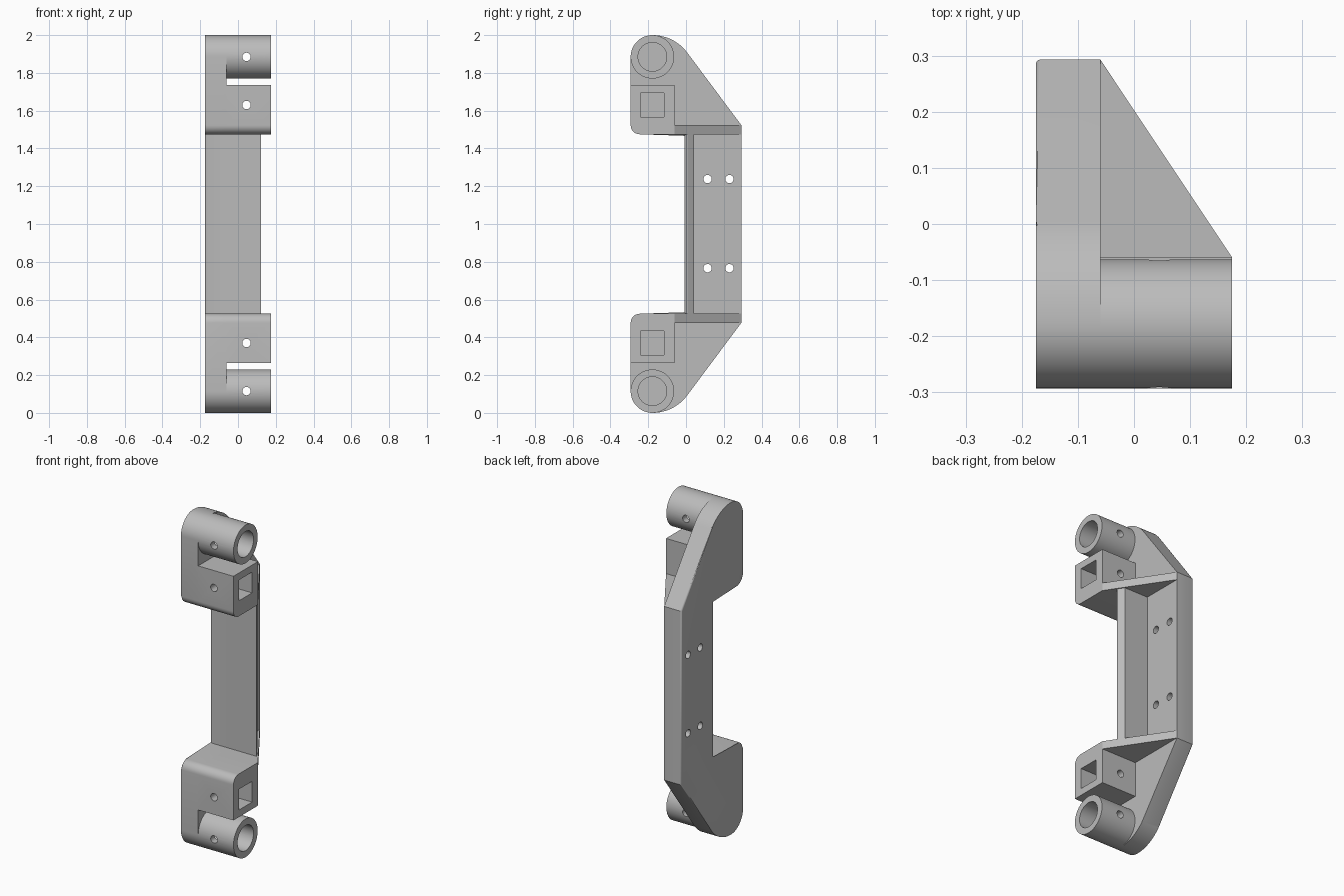
import bpy, bmesh
from math import sin, cos, radians
from mathutils import Vector

if "Cube" in bpy.data.objects:
    bpy.data.objects.remove(bpy.data.objects["Cube"])

grey = bpy.data.materials.new("light_grey")
grey.use_nodes = True
grey.diffuse_color = (0.5, 0.5, 0.5, 1)
grey.node_tree.nodes["Principled BSDF"].inputs["Base Color"].default_value = (0.5, 0.5, 0.5, 1)

LEFT, FACE, RIGHT = -0.175, -0.06, 0.175   # plate outside, plate inside, arm ends
FRONT, BACK = -0.293, 0.293
ARM_Y, TUBE_Z, TUBE_R = -0.178, 1.885, 0.115
SHELF_LOW, SHELF_TOP = 1.475, 1.523


def arc(cy, cz, r, start, end, steps=16):
    angles = [radians(start + (end - start) * i / steps) for i in range(steps + 1)]
    return [(cy + r * cos(a), cz + r * sin(a)) for a in angles]


def flip(points):
    return [(y, 2 - z) for y, z in reversed(points)]


def prism(name, points, low, high, axis="X", round_end=None):
    """Extrude an outline along one axis; optionally round the rim at one end."""
    place = {"X": lambda a, b, h: (h, a, b),
             "Y": lambda a, b, h: (a, h, b),
             "Z": lambda a, b, h: (a, b, h)}[axis]
    bm = bmesh.new()
    rings = [[bm.verts.new(place(a, b, h)) for a, b in points] for h in (low, high)]
    bm.faces.new(rings[0])
    bm.faces.new(rings[1])
    n = len(points)
    for i in range(n):
        j = (i + 1) % n
        bm.faces.new((rings[0][i], rings[0][j], rings[1][j], rings[1][i]))
    if round_end is not None:
        rim = [e for e in bm.edges if all(abs(v.co.x - round_end) < 1e-5 for v in e.verts)]
        bmesh.ops.bevel(bm, geom=rim, offset=0.008, segments=3, profile=0.5, affect="EDGES")
    bmesh.ops.recalc_face_normals(bm, faces=bm.faces)
    mesh = bpy.data.meshes.new(name)
    bm.to_mesh(mesh)
    bm.free()
    mesh.materials.append(grey)
    obj = bpy.data.objects.new(name, mesh)
    bpy.context.collection.objects.link(obj)
    return obj


def circle(a, b, r, steps=32):
    return arc(a, b, r, 0, 360, steps)[:-1]


def activate(obj):
    bpy.ops.object.select_all(action="DESELECT")
    obj.select_set(True)
    bpy.context.view_layer.objects.active = obj


def cut(obj, cutters):
    activate(obj)
    for cutter in cutters:
        mod = obj.modifiers.new("cut", "BOOLEAN")
        mod.operation, mod.solver, mod.object = "DIFFERENCE", "EXACT", cutter
        bpy.ops.object.modifier_apply(modifier=mod.name)
        bpy.data.objects.remove(cutter)


parts = []

# Side plate with rounded hooks at both ends and four screw holes
corner = arc(-0.245, SHELF_LOW + 0.048, 0.048, 270, 180, 8)
upper = ([(0, SHELF_LOW)] + corner
         + arc(ARM_Y, TUBE_Z, TUBE_R, 180, 90)
         + arc(ARM_Y, 1.77, 0.23, 90, 37)[1:] + [(BACK, SHELF_TOP)])
plate = prism("side_plate", upper + flip(upper), LEFT, FACE, round_end=LEFT)
cut(plate, [prism("hole", circle(y, z, 0.022), LEFT - 0.1, FACE + 0.1)
            for y in (0.114, 0.23) for z in (1.238, 0.766)])
parts.append(plate)

# Front flange, its free edge slanted like the shelves
parts.append(prism("front_flange",
                   [(FACE, 0), (0.122, 0), (0.122, 0.008), (0.1, 0.042), (FACE, 0.042)],
                   2 - SHELF_LOW, SHELF_LOW, "Z"))

for end in ("upper", "lower"):
    def side(points):
        return points if end == "upper" else flip(points)

    def height(z):
        return z if end == "upper" else 2 - z

    # Triangular shelf
    low, high = sorted((height(SHELF_LOW), height(SHELF_TOP)))
    parts.append(prism(end + "_shelf", [(FACE, BACK), (FACE, FACE), (RIGHT, FACE)], low, high, "Z"))

    # Square-socket block
    outline = [(FACE, SHELF_LOW)] + corner + [(FRONT, 1.735), (FACE, 1.735)]
    block = prism(end + "_socket_block", side(outline), FACE, RIGHT)
    h = 0.0625
    socket = [(ARM_Y + a * h, height(1.63) + b * h) for a, b in ((-1, -1), (1, -1), (1, 1), (-1, 1))]
    cut(block, [prism("socket", socket, FACE - 0.05, RIGHT + 0.05),
                prism("pin_hole", circle(0.045, height(1.63), 0.022), -0.4, 0, "Y")])
    parts.append(block)

    # Tube with blind bore and cross pin hole
    tube = prism(end + "_tube", circle(ARM_Y, height(TUBE_Z), TUBE_R, 64), FACE, RIGHT, round_end=RIGHT)
    cut(tube, [prism("bore", circle(ARM_Y, height(TUBE_Z), 0.076, 48), FACE - 0.05, RIGHT + 0.05),
               prism("pin_hole", circle(0.045, height(TUBE_Z), 0.022), -0.4, 0.1, "Y")])
    parts.append(tube)

for part in parts:
    activate(part)
    bpy.ops.object.shade_smooth_by_angle(angle=radians(32))
